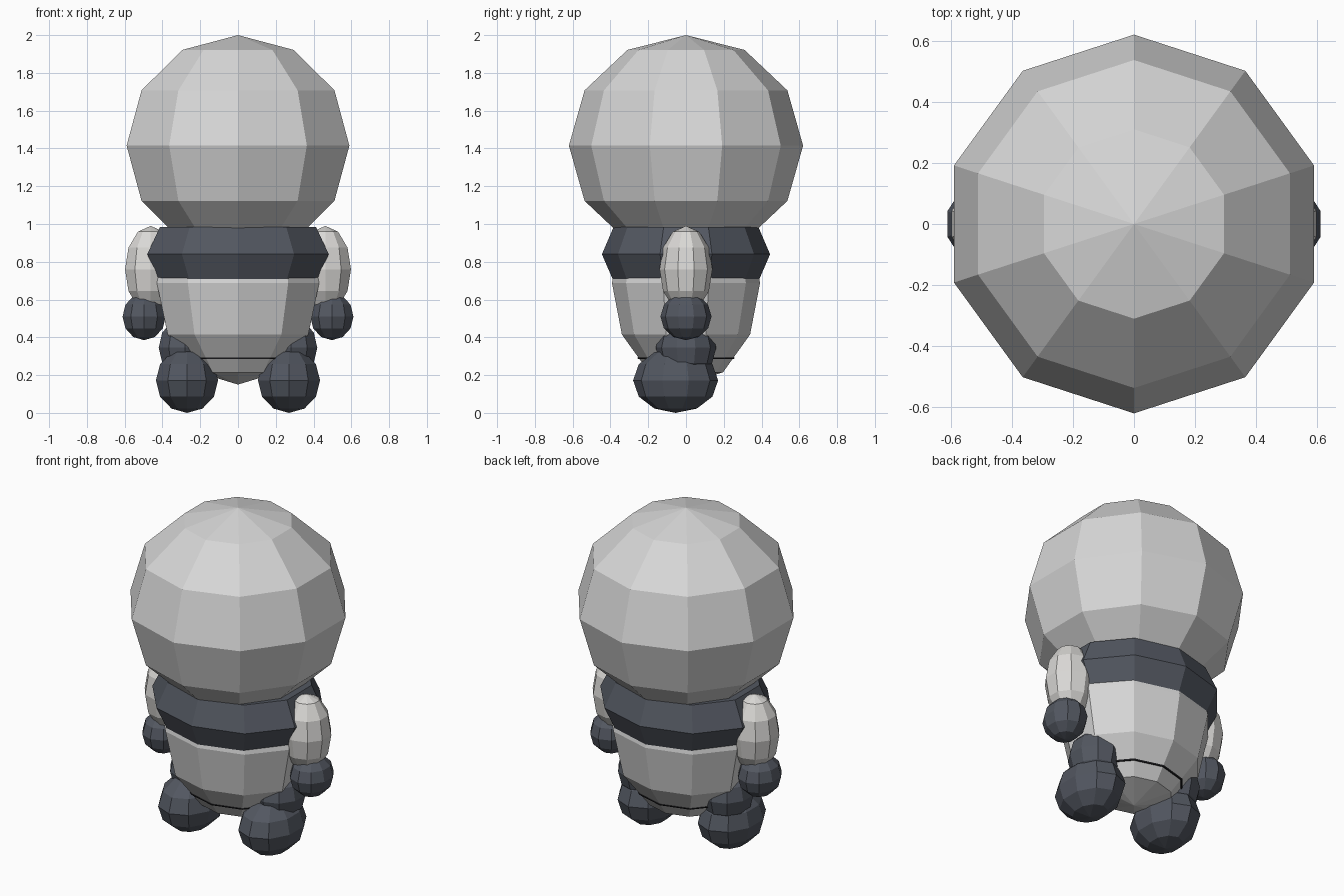
import bpy
import bmesh
import math

if "Cube" in bpy.data.objects:
    bpy.data.objects.remove(bpy.data.objects["Cube"])

SIDES = 10


def material(name, rgb):
    m = bpy.data.materials.new(name)
    m.diffuse_color = (*rgb, 1.0)
    m.use_nodes = True
    m.node_tree.nodes["Principled BSDF"].inputs["Base Color"].default_value = m.diffuse_color
    return m


WHITE = material("soft white", (0.68, 0.68, 0.68))
SLEEVE = material("warm white", (0.70, 0.69, 0.67))
SLATE = material("slate grey", (0.085, 0.095, 0.118))
BLACK = material("seam black", (0.015, 0.015, 0.018))


def lathe(name, profile, mat, rx, ry, loc=(0, 0, 0), closed=False):
    """Faceted solid from (radius factor, z) points, with an elliptical plan."""
    bm = bmesh.new()
    rings = []
    for r, z in profile:
        count = 1 if r == 0 else SIDES
        ring = []
        for i in range(count):
            a = math.pi / 2 + math.tau * i / SIDES
            ring.append(bm.verts.new((rx * r * math.cos(a), ry * r * math.sin(a), z)))
        rings.append(ring)
    pairs = list(zip(rings, rings[1:]))
    if closed:
        pairs.append((rings[-1], rings[0]))
    for low, high in pairs:
        for i in range(SIDES):
            j = (i + 1) % SIDES
            if len(low) == 1:
                bm.faces.new((low[0], high[j], high[i]))
            elif len(high) == 1:
                bm.faces.new((low[i], low[j], high[0]))
            else:
                bm.faces.new((low[i], low[j], high[j], high[i]))
    bmesh.ops.recalc_face_normals(bm, faces=bm.faces)
    mesh = bpy.data.meshes.new(name)
    bm.to_mesh(mesh)
    bm.free()
    mesh.materials.append(mat)
    ob = bpy.data.objects.new(name, mesh)
    ob.location = loc
    bpy.context.collection.objects.link(ob)
    return ob


def ball(name, mat, loc, rx, ry, rz):
    """Low-poly ellipsoid with six bands."""
    profile = [(0, -rz)]
    for deg in (-60, -30, 0, 30, 60):
        a = math.radians(deg)
        profile.append((math.cos(a), rz * math.sin(a)))
    profile.append((0, rz))
    return lathe(name, profile, mat, rx, ry, loc)


# Large round head
ball("head", WHITE, (0, 0, 1.415), 0.62, 0.62, 0.585)

# Tapered body, hidden inside the head at the top
lathe("body", [(0, 0.15), (0.5, 0.215), (0.866, 0.415), (1, 0.688),
               (0.866, 0.96), (0.5, 1.12), (0, 1.18)], WHITE, 0.452, 0.392)

# Thin seam round the bottom of the body
lathe("body_seam", [(0.60, 0.286), (0.648, 0.286), (0.657, 0.293), (0.60, 0.293)],
      BLACK, 0.452, 0.392, closed=True)

# Thick collar under the head
lathe("collar", [(0.65, 0.70), (0.865, 0.70), (1, 0.84), (0.86, 0.985), (0.65, 0.985)],
      SLATE, 0.505, 0.445, closed=True)

# Limbs on both sides
for side, s in (("left", 1), ("right", -1)):
    ball(side + "_arm", SLEEVE, (s * 0.462, 0, 0.76), 0.143, 0.14, 0.23)
    ball(side + "_hand", SLATE, (s * 0.497, 0, 0.51), 0.12, 0.135, 0.125)
    ball(side + "_leg", SLATE, (s * 0.28, 0, 0.345), 0.147, 0.16, 0.16)
    ball(side + "_foot", SLATE, (s * 0.27, -0.055, 0.172), 0.173, 0.225, 0.172)
